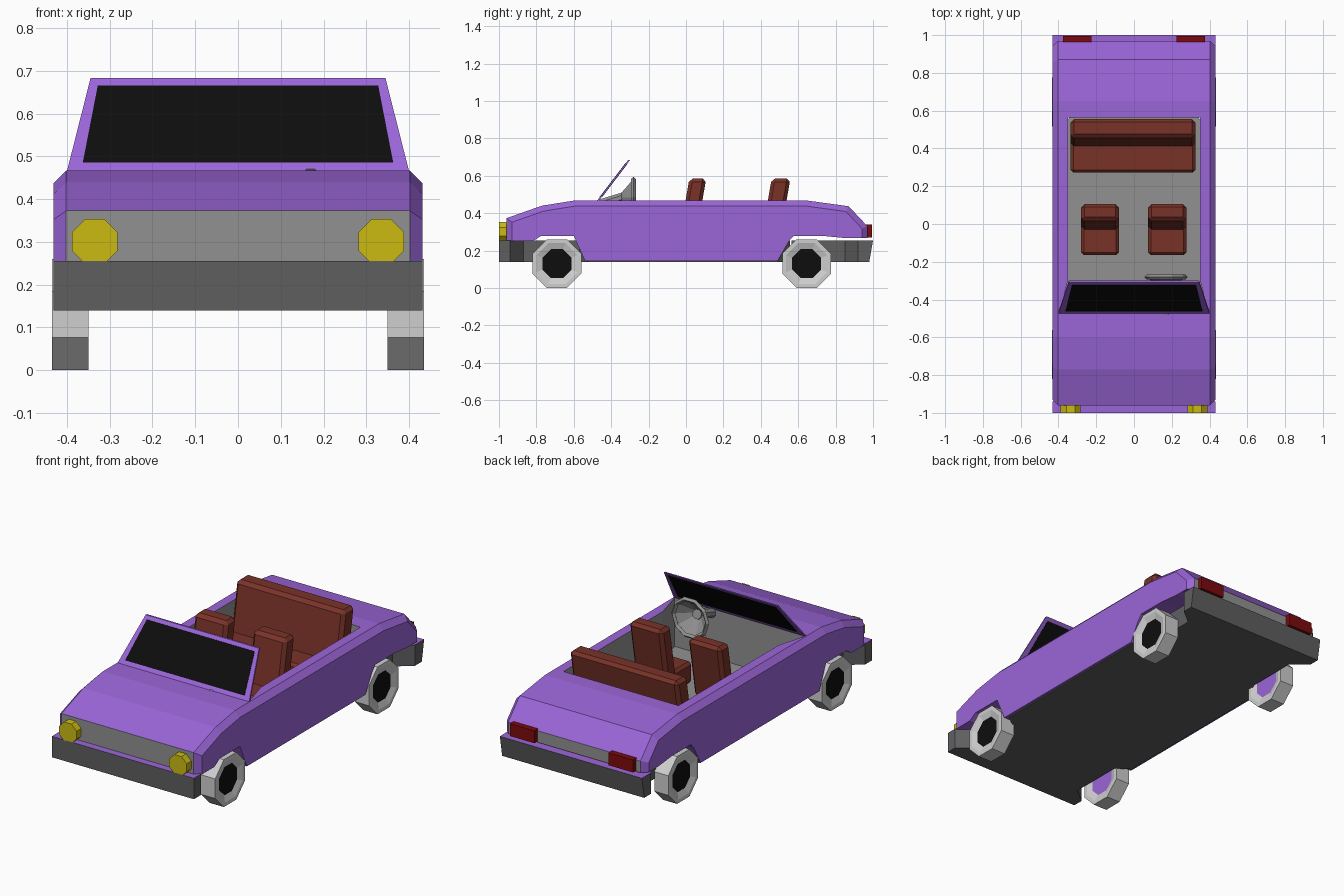
import bpy, bmesh, math
from mathutils import Matrix, Vector

if "Cube" in bpy.data.objects:
    bpy.data.objects.remove(bpy.data.objects["Cube"])


def mat(name, r, g, b):
    m = bpy.data.materials.new(name)
    m.diffuse_color = (r, g, b, 1)
    m.use_nodes = True
    m.node_tree.nodes["Principled BSDF"].inputs["Base Color"].default_value = m.diffuse_color
    return m


PURPLE = mat("purple paint", .33, .132, .69)
GRAY = mat("mid gray", .285, .285, .285)
DARK = mat("dark gray", .115, .112, .118)
LIGHT = mat("light gray", .62, .62, .62)
BLACK = mat("black", .004, .004, .004)
BROWN = mat("red brown leather", .19, .032, .021)
YELLOW = mat("lamp yellow", .6, .5, .006)
RED = mat("lamp red", .2, .003, .004)


def finish(name, bm, *mats):
    bmesh.ops.recalc_face_normals(bm, faces=bm.faces[:])
    me = bpy.data.meshes.new(name)
    bm.to_mesh(me)
    bm.free()
    ob = bpy.data.objects.new(name, me)
    for m in mats:
        me.materials.append(m)
    bpy.context.collection.objects.link(ob)
    return ob


def prism(points, offset):
    """Closed solid from a flat polygon swept along offset."""
    bm = bmesh.new()
    a = [bm.verts.new(p) for p in points]
    b = [bm.verts.new(Vector(p) + Vector(offset)) for p in points]
    bm.faces.new(a)
    bm.faces.new(b[::-1])
    n = len(a)
    for i in range(n):
        bm.faces.new((a[i], b[i], b[(i + 1) % n], a[(i + 1) % n]))
    bmesh.ops.recalc_face_normals(bm, faces=bm.faces[:])
    bm.normal_update()
    return bm


def box(x0, x1, y0, y1, z0, z1, shear=0, bevel=0):
    bm = prism([(x0, y0, z0), (x1, y0, z0), (x1, y1, z0), (x0, y1, z0)],
               (0, shear, z1 - z0))
    if bevel:
        bmesh.ops.bevel(bm, geom=bm.edges[:], offset=bevel, segments=1, affect='EDGES')
    return bm


def cylinder(r1, r2, depth, sides, matrix, caps=True):
    bm = bmesh.new()
    bmesh.ops.create_cone(bm, cap_ends=caps, segments=sides, radius1=r1, radius2=r2,
                          depth=depth)
    bmesh.ops.rotate(bm, verts=bm.verts[:],
                     matrix=Matrix.Rotation(math.pi / sides, 3, 'Z'))
    bmesh.ops.transform(bm, verts=bm.verts[:], matrix=matrix)
    bm.normal_update()
    return bm


OCT = 1 / math.cos(math.pi / 8)
W = .432

# body shell: side outline with wheel arches, swept across the width
upper = [(-.96, .25), (-.96, .373), (-.77, .44), (-.6, .467), (.65, .467),
         (.87, .437), (.97, .33), (.97, .266)]
lower = [(.86, .266), (.735, .278), (.575, .278), (.55, .25), (.49, .145),
         (-.54, .145), (-.60, .278), (-.775, .278), (-.82, .25)]
bm = prism([(-W, y, z) for y, z in upper + lower], (2 * W, 0, 0))
ups = {(round(y, 3), round(z, 3)) for y, z in upper}
rim = [e for e in bm.edges
       if abs(e.verts[0].co.x - e.verts[1].co.x) < .01
       and all((round(v.co.y, 3), round(v.co.z, 3)) in ups for v in e.verts)]
bmesh.ops.bevel(bm, geom=rim, offset=.03, segments=1, affect='EDGES')
bm.normal_update()
for f in bm.faces:                      # gray grille and rear panel
    if abs(f.normal.y) > .97:
        f.material_index = 1
body = finish("body", bm, PURPLE, GRAY)

# chassis with wrap-round bumpers, narrowed at the wheels
half = [(W, -1), (W, -.94), (.345, -.87), (.345, -.57), (.42, -.52), (.42, .49),
        (.345, .56), (.345, .85), (W, .92), (W, 1)]
plan = half + [(-x, y) for x, y in half[::-1]]
bm = prism([(x, y, .14) for x, y in plan], (0, 0, .115))
for v in bm.verts:
    if v.co.z < .2 and v.co.y > .99:
        v.co.y -= .02
for f in bm.faces:                      # painted top
    if f.normal.z > .9:
        f.material_index = 2
chassis = finish("chassis_and_bumpers", bm, DARK, GRAY, PURPLE)

# cockpit opening cut from body and chassis, lined in gray
half = [(.395, -.465), (.35, -.30), (.35, .565)]
bm = prism([(x, y, .2) for x, y in half + [(-x, y) for x, y in half[::-1]]], (0, 0, .4))
for f in bm.faces:
    f.material_index = 1
cutter = finish("cockpit_cutter", bm, PURPLE, GRAY)
cutter.hide_render = True
for ob in (body, chassis):
    mod = ob.modifiers.new("cockpit", 'BOOLEAN')
    mod.operation = 'DIFFERENCE'
    mod.solver = 'EXACT'
    mod.object = cutter
bpy.context.view_layer.update()
dg = bpy.context.evaluated_depsgraph_get()
cut = [(ob, bpy.data.meshes.new_from_object(ob.evaluated_get(dg))) for ob in (body, chassis)]
for ob, me in cut:
    ob.modifiers.clear()
    ob.data = me
bpy.data.objects.remove(cutter)


# windshield: sloped frame and black pane
def pane(z0, x0, z1, x1, shift, thick):
    y = lambda z: -.475 + (z - .467) * .764 + shift
    return prism([(-x0, y(z0), z0), (x0, y(z0), z0), (x1, y(z1), z1), (-x1, y(z1), z1)],
                 (0, thick, 0))


finish("windshield_frame", pane(.462, .401, .683, .345, 0, .01), PURPLE)
finish("windshield_glass", pane(.486, .363, .666, .328, -.002, .014), BLACK)

# wheels: octagonal tyre with dished hub, black outside and painted inside
for sx in (-1, 1):
    for end, y in (("front", -.69), ("rear", .645)):
        m = Matrix.Translation((sx * .3925, y, .13)) @ Matrix.Rotation(sx * math.pi / 2, 4, 'Y')
        bm = cylinder(.13 * OCT, .13 * OCT, .085, 8, m)
        for cap in [f for f in bm.faces if abs(f.normal.x) > .9]:
            outside = cap.normal.x * sx > 0
            bmesh.ops.inset_region(bm, faces=[cap], thickness=.022)
            bmesh.ops.inset_region(bm, faces=[cap], thickness=.035, depth=-.012)
            cap.material_index = 1 if outside else 2
        finish(f"{end}_wheel_{'right' if sx > 0 else 'left'}", bm, LIGHT, BLACK, PURPLE)

# lamps
for sx, side in ((-1, "left"), (1, "right")):
    m = Matrix.Translation((sx * .335, -.975, .301)) @ Matrix.Rotation(math.pi / 2, 4, 'X')
    finish("headlight_" + side, cylinder(.053 * OCT, .053 * OCT, .05, 8, m), YELLOW)
    a, b = sorted((sx * .225, sx * .375))
    finish("tail_light_" + side, box(a, b, .95, .995, .27, .338), RED)

# seats: cushion and leaning back
for name, x0, x1, y0, y1 in (("front_seat_left", -.28, -.08, -.165, 0),
                             ("front_seat_right", .075, .278, -.165, 0),
                             ("rear_seat", -.335, .325, .272, .44)):
    finish(name + "_cushion", box(x0, x1, y0, y1 + .03, .2, .32, 0, .015), BROWN)
    t = .09 if "front" in name else .1
    finish(name + "_back", box(x0, x1, y1 - .04, y1 - .04 + t, .25, .585, .058, .018), BROWN)

# steering wheel: rim, dished centre and column
cx, cz = .17, .485
bm = bmesh.new()
rings = []
for i in range(10):
    a = 2 * math.pi * i / 10
    rings.append([bm.verts.new((cx + r * math.cos(a), y, cz + r * math.sin(a)))
                  for r, y in ((.115, -.28), (.103, -.268), (.091, -.28), (.103, -.294))])
for i in range(10):
    p, q = rings[i], rings[(i + 1) % 10]
    for j in range(4):
        bm.faces.new((p[j], p[(j + 1) % 4], q[(j + 1) % 4], q[j]))
finish("steering_wheel_rim", bm, GRAY)
turn = Matrix.Rotation(math.pi / 2, 4, 'X')
finish("steering_wheel_centre",
       cylinder(.098, .025, .06, 10, Matrix.Translation((cx, -.315, cz)) @ turn, False), GRAY)
tilt = Matrix.Rotation(math.pi / 2 + .3, 4, 'X')
finish("steering_column",
       cylinder(.027, .027, .14, 8, Matrix.Translation((cx, -.405, cz - .02)) @ tilt), GRAY)
